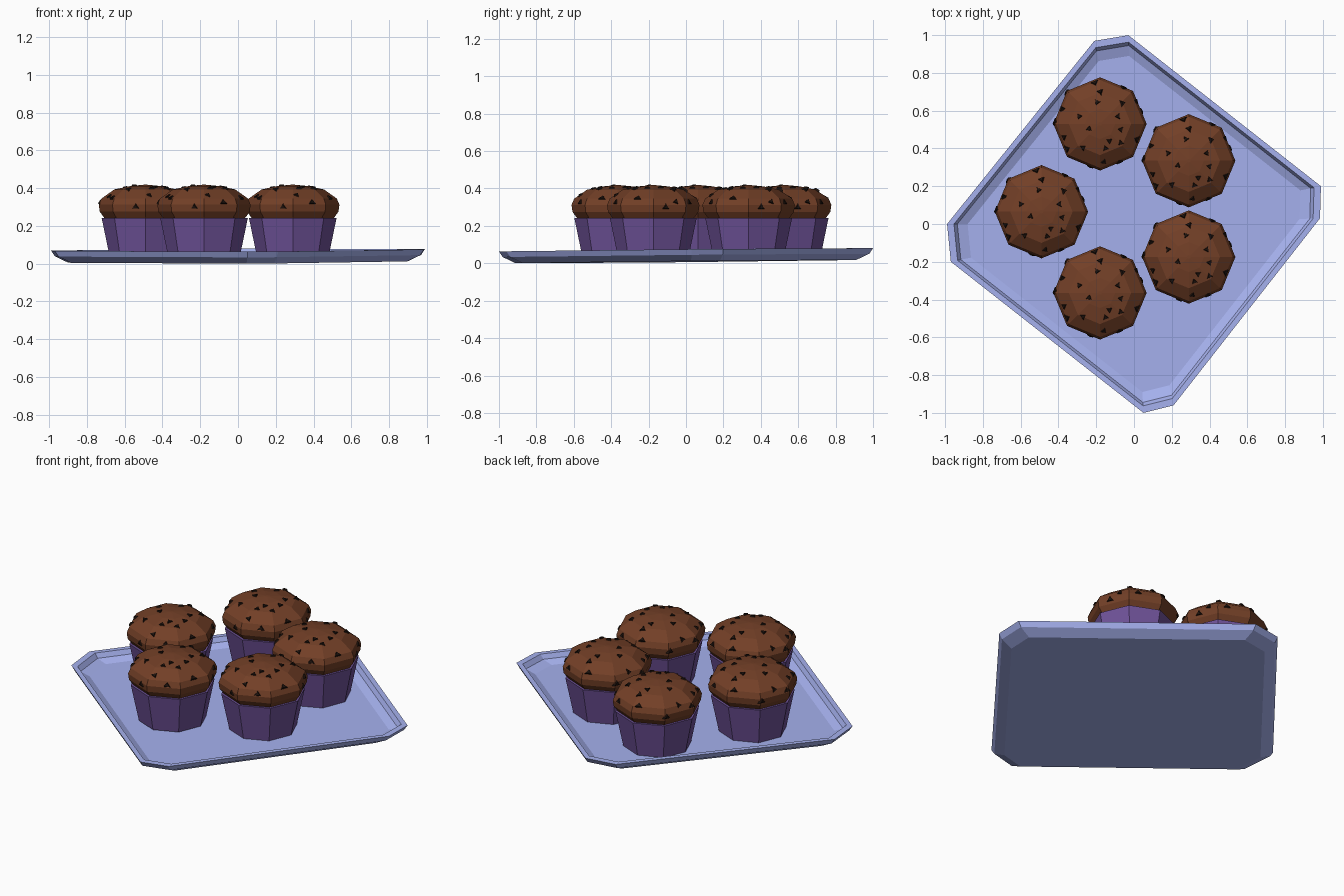
import bpy, bmesh
from math import cos, sin, pi
from mathutils import Vector, Matrix
from mathutils.bvhtree import BVHTree

if "Cube" in bpy.data.objects:
    bpy.data.objects.remove(bpy.data.objects["Cube"])


def material(name, rgb):
    m = bpy.data.materials.new(name)
    m.diffuse_color = (*rgb, 1)
    m.use_nodes = True
    m.node_tree.nodes["Principled BSDF"].inputs["Base Color"].default_value = m.diffuse_color
    return m


TRAY = material("tray_blue", (0.38, 0.44, 0.86))
PAPER = material("paper_purple", (0.16, 0.085, 0.32))
CAKE = material("cake_brown", (0.17, 0.05, 0.02))
CHIP = material("chip_dark", (0.012, 0.006, 0.004))


def add_object(name, bm, mat, loc=(0, 0, 0)):
    bmesh.ops.recalc_face_normals(bm, faces=bm.faces)
    me = bpy.data.meshes.new(name)
    bm.to_mesh(me)
    bm.free()
    me.materials.append(mat)
    return place(name, me, loc)


def place(name, me, loc):
    ob = bpy.data.objects.new(name, me)
    ob.location = loc
    bpy.context.collection.objects.link(ob)
    return ob


def loft(rings):
    """Skin a stack of equal-length rings and cap both ends."""
    bm = bmesh.new()
    loops = [[bm.verts.new(p) for p in r] for r in rings]
    n = len(loops[0])
    for a, b in zip(loops, loops[1:]):
        for i in range(n):
            j = (i + 1) % n
            bm.faces.new((a[i], a[j], b[j], b[i]))
    bm.faces.new(loops[0])
    bm.faces.new(loops[-1])
    return bm


def octagon(r, z):
    return [(r * cos(i * pi / 4), r * sin(i * pi / 4), z) for i in range(8)]


# Tray: clipped-corner square, slightly tilted, with a raised lip
outline = [(-0.21, 0.97), (-0.03, 1.0), (0.99, 0.20), (0.985, 0.03),
           (0.21, -0.96), (0.05, -1.0), (-0.97, -0.20), (-0.99, 0.0)]
tray_profile = [(0.91, 0.009), (0.98, 0.042), (1.0, 0.072),
                (0.963, 0.072), (0.945, 0.045), (0.89, 0.025)]
tray = loft([[(x * s, y * s, z + 0.009 * y + 0.003 * x) for x, y in outline]
             for s, z in tray_profile])
add_object("tray", tray, TRAY)

# Muffin parts, shared by all five muffins
cup = loft([octagon(r, z) for r, z in
            [(0.187, 0.025), (0.232, 0.242), (0.218, 0.242), (0.21, 0.225)]])
cap = loft([octagon(r, z) for r, z in
            [(0.205, 0.228), (0.22, 0.245), (0.242, 0.275), (0.247, 0.312),
             (0.233, 0.345), (0.165, 0.393), (0.08, 0.411), (0.01, 0.418)]])
bmesh.ops.recalc_face_normals(cap, faces=cap.faces)
tree = BVHTree.FromBMesh(cap)

# Chocolate chips: small three-sided studs pressed into the dome and its side
chips = bmesh.new()


def chip(origin, direction, turn, stretch=1.0):
    hit, normal, _, _ = tree.ray_cast(Vector(origin), Vector(direction))
    if hit is None:
        return
    m = (Matrix.Translation(hit) @ normal.to_track_quat('Z', 'Y').to_matrix().to_4x4()
         @ Matrix.Rotation(turn, 4, 'Z') @ Matrix.Diagonal((stretch, 1, 1, 1)))
    bmesh.ops.create_cone(chips, cap_ends=True, segments=3, radius1=0.021,
                          radius2=0.014, depth=0.014, matrix=m)


dome_chips = [(0, 0.17), (-0.015, 0.115), (-0.11, 0.04), (0.095, 0.04),
              (-0.058, -0.025), (0.11, -0.03), (-0.09, -0.125), (0.05, -0.09),
              (0.03, -0.13), (0.11, -0.1), (-0.2, 0.08), (0.19, 0.12),
              (0.12, 0.11), (-0.19, -0.07), (0.02, -0.2)]
for i, (x, y) in enumerate(dome_chips):
    chip((x, y, 1), (0, 0, -1), i * 1.3)
for i in range(9):
    a = i * 2 * pi / 9 + 0.3
    z = 0.3 + 0.024 * (i % 3)
    chip((cos(a), sin(a), z), (-cos(a), -sin(a), 0), 0, 1.3)

# Five muffins on the tray
centres = [(-0.18, 0.53), (0.29, 0.335), (-0.49, 0.065), (0.29, -0.175), (-0.18, -0.365)]
first = (*centres[0], 0)
parts = {"muffin_cup": add_object("muffin_cup", cup, PAPER, first),
         "muffin_top": add_object("muffin_top", cap, CAKE, first),
         "chocolate_chips": add_object("chocolate_chips", chips, CHIP, first)}
for x, y in centres[1:]:
    for name, ob in parts.items():
        place(name, ob.data, (x, y, 0))
